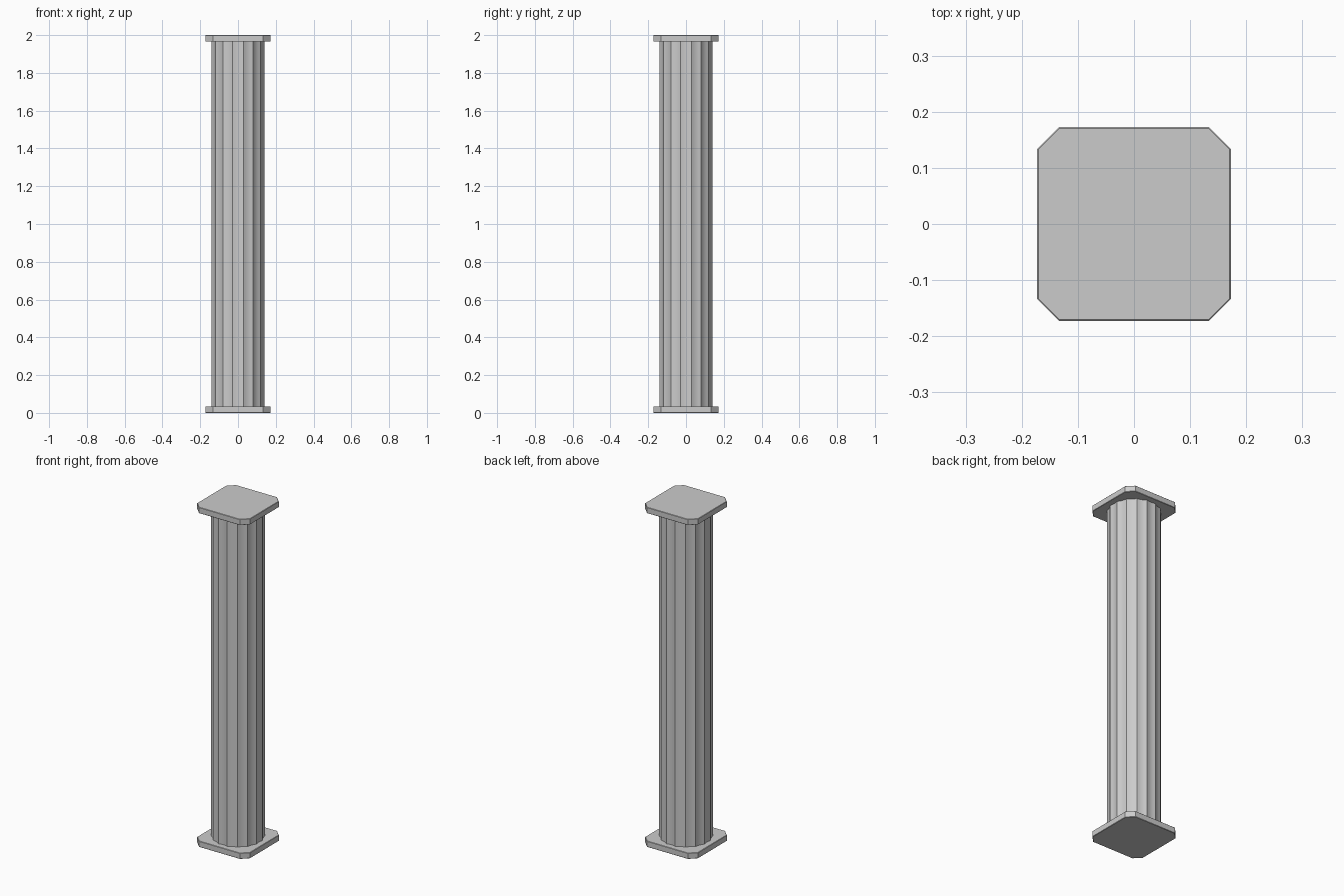
import bpy, bmesh
from math import sin, cos, pi, radians

if "Cube" in bpy.data.objects:
    bpy.data.objects.remove(bpy.data.objects["Cube"])


def prism(name, pts, z0, z1, rim=0.0):
    """Extrude a closed outline; rim gives a small bevel along the flat faces."""
    bm = bmesh.new()
    face = bm.faces.new([bm.verts.new((x, y, z0)) for x, y in pts])
    ext = bmesh.ops.extrude_face_region(bm, geom=[face])
    for v in ext["geom"]:
        if isinstance(v, bmesh.types.BMVert):
            v.co.z = z1
    bmesh.ops.recalc_face_normals(bm, faces=bm.faces)
    if rim:
        edges = [e for e in bm.edges if abs(e.verts[0].co.z - e.verts[1].co.z) < 1e-6]
        bmesh.ops.bevel(bm, geom=edges, offset=rim, segments=1, affect='EDGES')
    me = bpy.data.meshes.new(name)
    bm.to_mesh(me)
    bm.free()
    ob = bpy.data.objects.new(name, me)
    bpy.context.collection.objects.link(ob)
    bpy.context.view_layer.objects.active = ob
    ob.select_set(True)
    bpy.ops.object.shade_smooth_by_angle(angle=radians(40))
    ob.select_set(False)
    return ob


# Square slab with cut corners, used at both ends
H, C, T = 0.1725, 0.039, 0.035
slab = [(H, -H + C), (H, H - C), (H - C, H), (-H + C, H),
        (-H, H - C), (-H, -H + C), (-H + C, -H), (H - C, -H)]
prism("base_plate", slab, 0.0, T, 0.002)
prism("top_plate", slab, 2.0 - T, 2.0, 0.002)

# Fluted shaft: shallow scallops between narrow ridges
FLUTES, STEPS, R, DEPTH = 16, 4, 0.143, 0.007
outline = []
for i in range(FLUTES * STEPS):
    a = 2 * pi * (i / STEPS + 0.5) / FLUTES
    r = R - DEPTH * sin(pi * (i % STEPS) / STEPS)
    outline.append((r * cos(a), r * sin(a)))
prism("fluted_shaft", outline, T - 0.005, 2.0 - T + 0.005)
